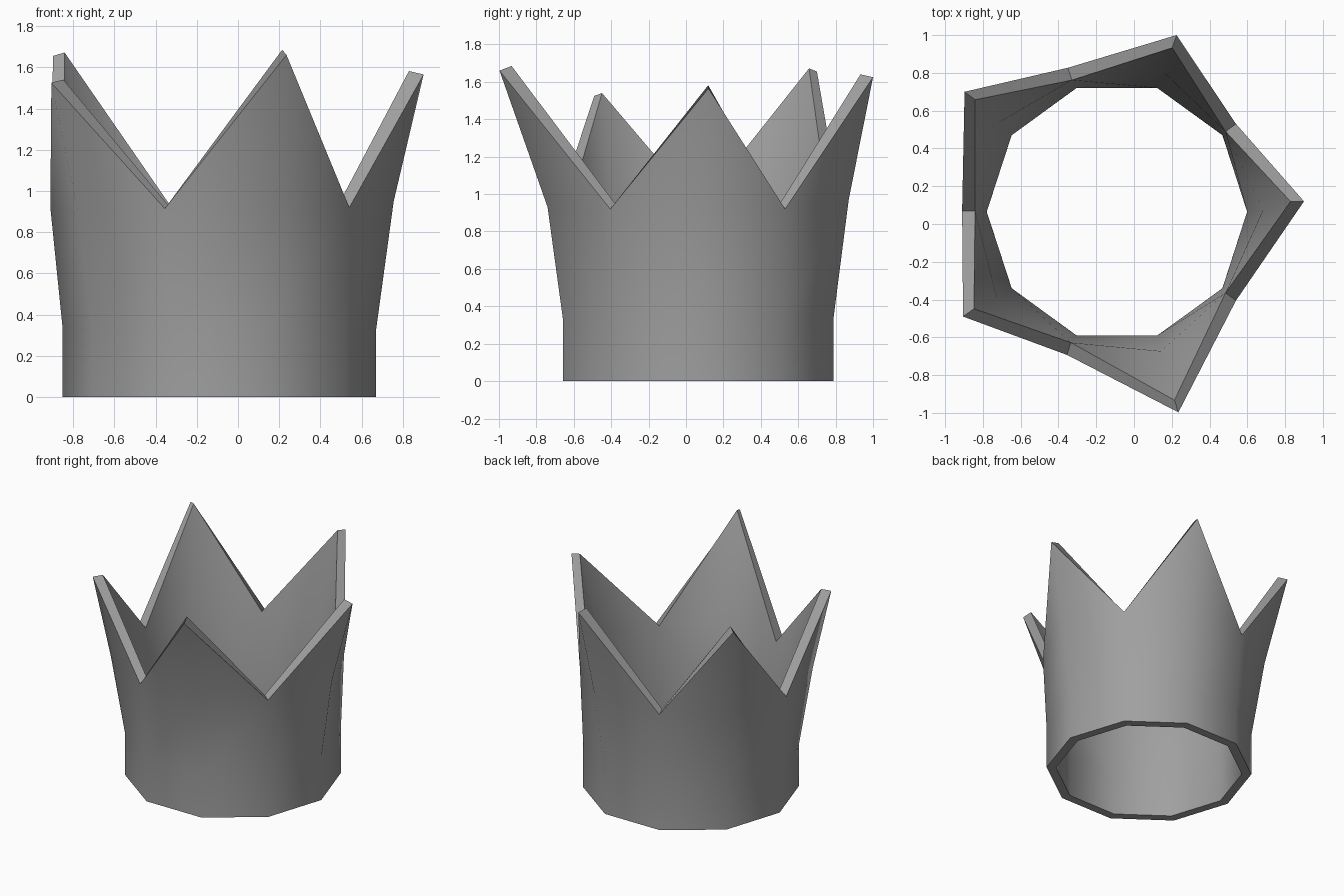
import bpy, bmesh, math
from math import cos, sin, radians

# Remove the default cube
cube = bpy.data.objects.get("Cube")
if cube:
    bpy.data.objects.remove(cube, do_unlink=True)

CX, CY = -0.09, 0.065       # axis of the band
SIDES = 10
WALL = 0.067

# Uneven hand-bent spikes: tip position, shoulder position below it
tips = [(0.90, 0.12, 1.565), (0.225, 1.0, 1.625), (-0.897, 0.70, 1.655),
        (-0.905, -0.49, 1.525), (0.235, -0.997, 1.66)]
shoulders = [(0.755, 0.075, 0.95), (0.18, 0.87, 0.97), (-0.78, 0.575, 0.95),
             (-0.78, -0.445, 0.92), (0.165, -0.74, 0.93)]
# Notches between the spikes
notches = [(0.54, 0.53, 0.92), (-0.35, 0.827, 0.92), (-0.91, 0.07, 0.92),
           (-0.355, -0.693, 0.915), (0.54, -0.405, 0.92)]

# Dull metal
metal = bpy.data.materials.new("grey metal")
metal.use_nodes = True
colour = (0.35, 0.35, 0.35, 1)
metal.diffuse_color = colour
metal.node_tree.nodes["Principled BSDF"].inputs["Base Color"].default_value = colour

# Outer skin: straight band, flared upper band, spikes
bm = bmesh.new()


def ring(z, radius=0.76):
    angles = [radians(360 * i / SIDES) for i in range(SIDES)]
    return [bm.verts.new((CX + radius * cos(a), CY + radius * sin(a), z)) for a in angles]


def bridge(low, high):
    for i in range(SIDES):
        j = (i + 1) % SIDES
        bm.faces.new((low[i], low[j], high[j], high[i]))


base = ring(0)
waist = ring(0.33)
rim = [bm.verts.new(p) for pair in zip(shoulders, notches) for p in pair]
bridge(base, waist)
bridge(waist, rim)
for k, tip in enumerate(tips):
    top = bm.verts.new(tip)
    before, shoulder, after = rim[2 * k - 1], rim[2 * k], rim[2 * k + 1]
    bm.faces.new((before, shoulder, top))
    bm.faces.new((shoulder, after, top))
bm.normal_update()

mesh = bpy.data.meshes.new("crown")
bm.to_mesh(mesh)
bm.free()
mesh.materials.append(metal)
crown = bpy.data.objects.new("crown", mesh)
bpy.context.collection.objects.link(crown)

# Wall thickness, grown inwards
wall = crown.modifiers.new("wall", "SOLIDIFY")
wall.thickness = WALL
wall.offset = -1
wall.use_even_offset = True

bpy.ops.object.select_all(action="DESELECT")
crown.select_set(True)
bpy.context.view_layer.objects.active = crown
bpy.ops.object.modifier_apply(modifier="wall")
bpy.ops.object.shade_smooth_by_angle(angle=radians(60))
